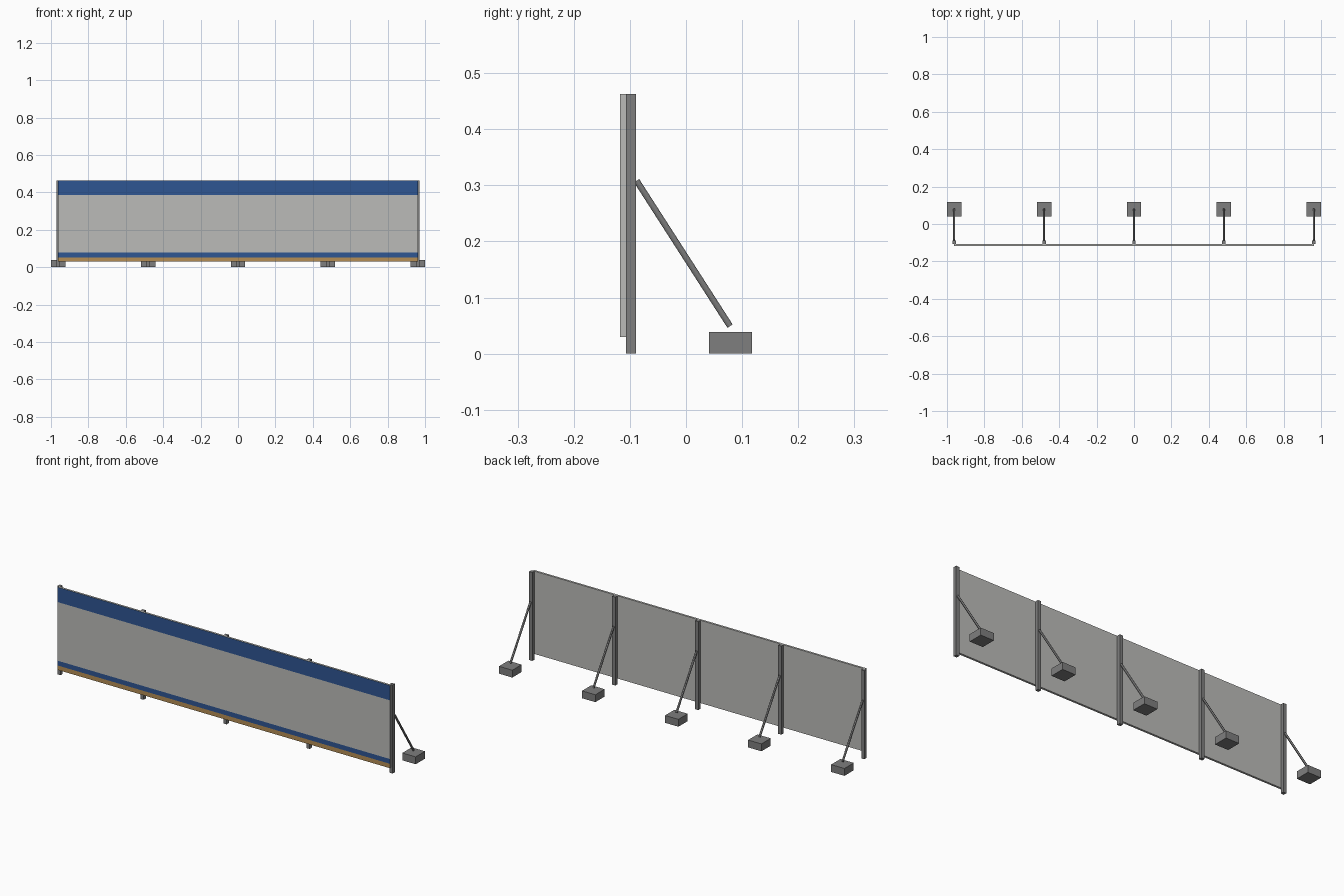
import bpy, bmesh
from mathutils import Vector

if "Cube" in bpy.data.objects:
    bpy.data.objects.remove(bpy.data.objects["Cube"])


def material(name, rgb):
    m = bpy.data.materials.new(name)
    m.diffuse_color = (*rgb, 1)
    m.use_nodes = True
    m.node_tree.nodes["Principled BSDF"].inputs["Base Color"].default_value = m.diffuse_color
    return m


PANEL = material("panel_grey", (0.50, 0.50, 0.485))
BLUE = material("stripe_blue", (0.028, 0.092, 0.287))
TAN = material("kick_board_tan", (0.46, 0.27, 0.09))
STEEL = material("steel_grey", (0.21, 0.21, 0.21))


def finish(name, bm, *mats):
    me = bpy.data.meshes.new(name)
    bm.to_mesh(me)
    bm.free()
    ob = bpy.data.objects.new(name, me)
    bpy.context.collection.objects.link(ob)
    for m in mats:
        me.materials.append(m)
    return ob


def box_mesh(lo, hi):
    bm = bmesh.new()
    bmesh.ops.create_cube(bm, size=1)
    for v in bm.verts:
        v.co = [lo[i] if v.co[i] < 0 else hi[i] for i in range(3)]
    return bm


def rod(name, a, b, radius):
    a, b = Vector(a), Vector(b)
    bm = bmesh.new()
    bmesh.ops.create_cone(bm, cap_ends=True, segments=12, radius1=radius,
                          radius2=radius, depth=(b - a).length)
    ob = finish(name, bm, STEEL)
    ob.location = (a + b) / 2
    ob.rotation_euler = (b - a).to_track_quat('Z', 'Y').to_euler()
    bpy.context.view_layer.objects.active = ob
    ob.select_set(True)
    bpy.ops.object.shade_smooth_by_angle()
    ob.select_set(False)


# Long panel, cut into bands; only the front face is painted
HALF = 0.9615
bm = box_mesh((-HALF, -0.118, 0.03), (HALF, -0.107, 0.463))
for z in (0.053, 0.078, 0.385):
    bmesh.ops.bisect_plane(bm, geom=bm.verts[:] + bm.edges[:] + bm.faces[:],
                           plane_co=(0, 0, z), plane_no=(0, 0, 1))
bm.normal_update()
for f in bm.faces:
    if f.normal.y < -0.5:
        z = f.calc_center_median().z
        f.material_index = 2 if z < 0.053 else 1 if z < 0.078 or z > 0.385 else 0
finish("hoarding_panel", bm, PANEL, BLUE, TAN)

# Posts, diagonal braces and ballast blocks at even spacing
for i in range(5):
    x = -HALF + i * HALF / 2
    n = i + 1
    finish(f"post_{n}", box_mesh((x - 0.009, -0.107, 0),
                                 (x + 0.009, -0.089, 0.463)), STEEL)
    rod(f"brace_{n}", (x, -0.088, 0.308), (x, 0.0785, 0.049), 0.0055)
    finish(f"ballast_block_{n}", box_mesh((x - 0.0385, 0.041, 0),
                                          (x + 0.0385, 0.118, 0.0385)), STEEL)
